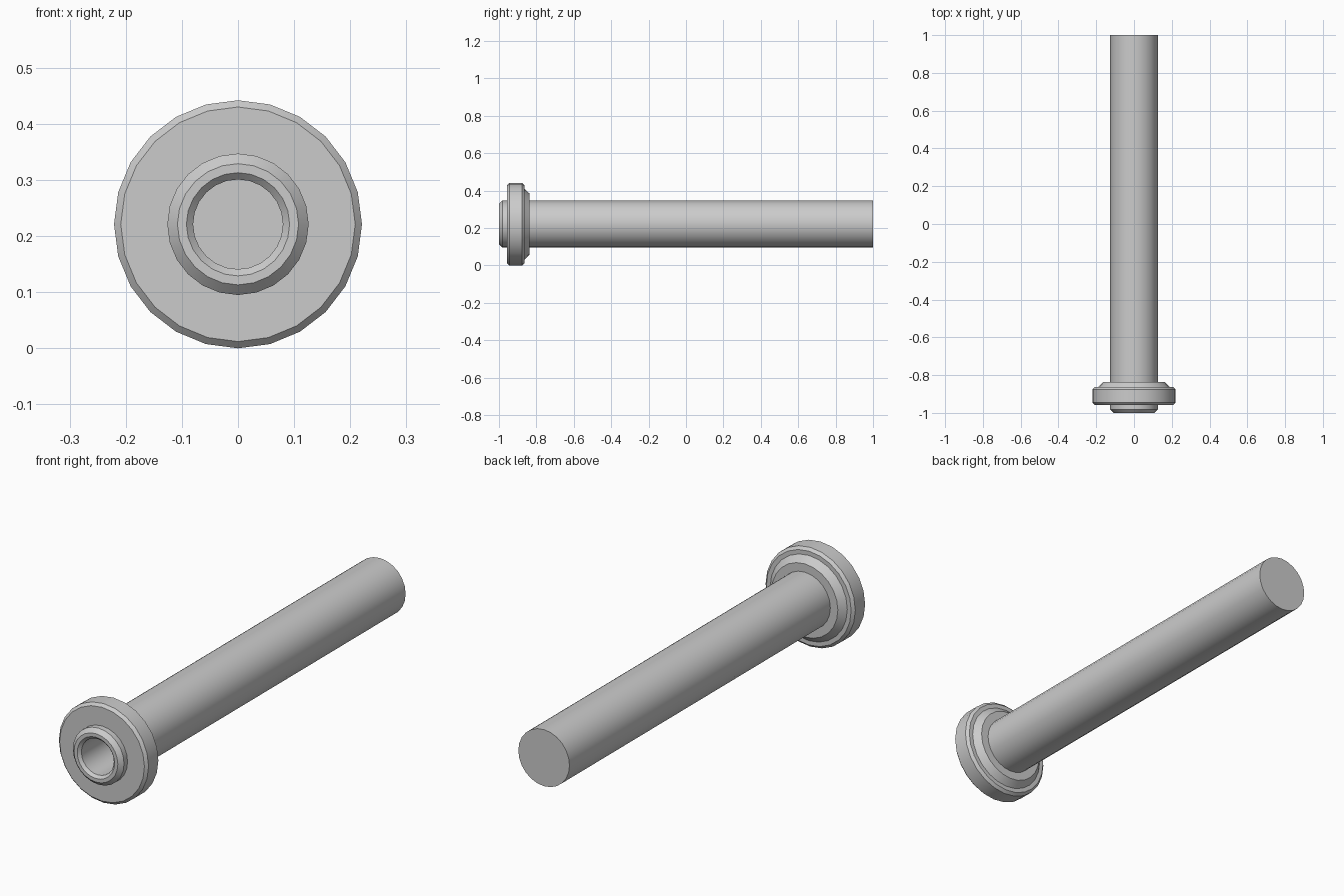
import bpy, bmesh
from math import sin, cos, tau

if "Cube" in bpy.data.objects:
    bpy.data.objects.remove(bpy.data.objects["Cube"])

SIDES = 24
AXIS_Z = 0.221


def lathe(name, profile):
    """Revolve (radius, y) points around the y axis; radius 0 closes an end."""
    bm = bmesh.new()
    rings = []
    for r, y in profile:
        n = SIDES if r else 1
        rings.append([bm.verts.new((r * sin(tau * i / SIDES), y,
                                    r * cos(tau * i / SIDES))) for i in range(n)])
    for a, b in zip(rings, rings[1:]):
        if len(a) == 1:
            bm.faces.new(b)
        elif len(b) == 1:
            bm.faces.new(a)
        else:
            for i in range(SIDES):
                j = (i + 1) % SIDES
                bm.faces.new((a[i], a[j], b[j], b[i]))
    # drop the centre points, which only mark capped ends
    bmesh.ops.delete(bm, geom=[v for v in bm.verts if not v.link_faces], context='VERTS')
    bmesh.ops.recalc_face_normals(bm, faces=bm.faces)
    mesh = bpy.data.meshes.new(name)
    bm.to_mesh(mesh)
    bm.free()
    obj = bpy.data.objects.new(name, mesh)
    bpy.context.collection.objects.link(obj)
    obj.location.z = AXIS_Z
    bpy.ops.object.select_all(action='DESELECT')
    obj.select_set(True)
    bpy.context.view_layer.objects.active = obj
    bpy.ops.object.shade_smooth_by_angle(angle=0.5)
    return obj


# One turned tube: deep bore, front lip, chamfered flange, rear collar, shaft
lathe("flanged_tube", [
    (0, 0.95), (0.08, 0.95), (0.08, -0.988),             # bore
    (0.092, -1.0), (0.108, -1.0), (0.126, -0.982),       # front lip
    (0.126, -0.957),
    (0.209, -0.957), (0.221, -0.945),                    # flange
    (0.221, -0.876), (0.209, -0.864),
    (0.19, -0.864), (0.163, -0.836), (0.126, -0.836),    # rear collar
    (0.126, 1.0), (0, 1.0),                              # shaft and end cap
])
